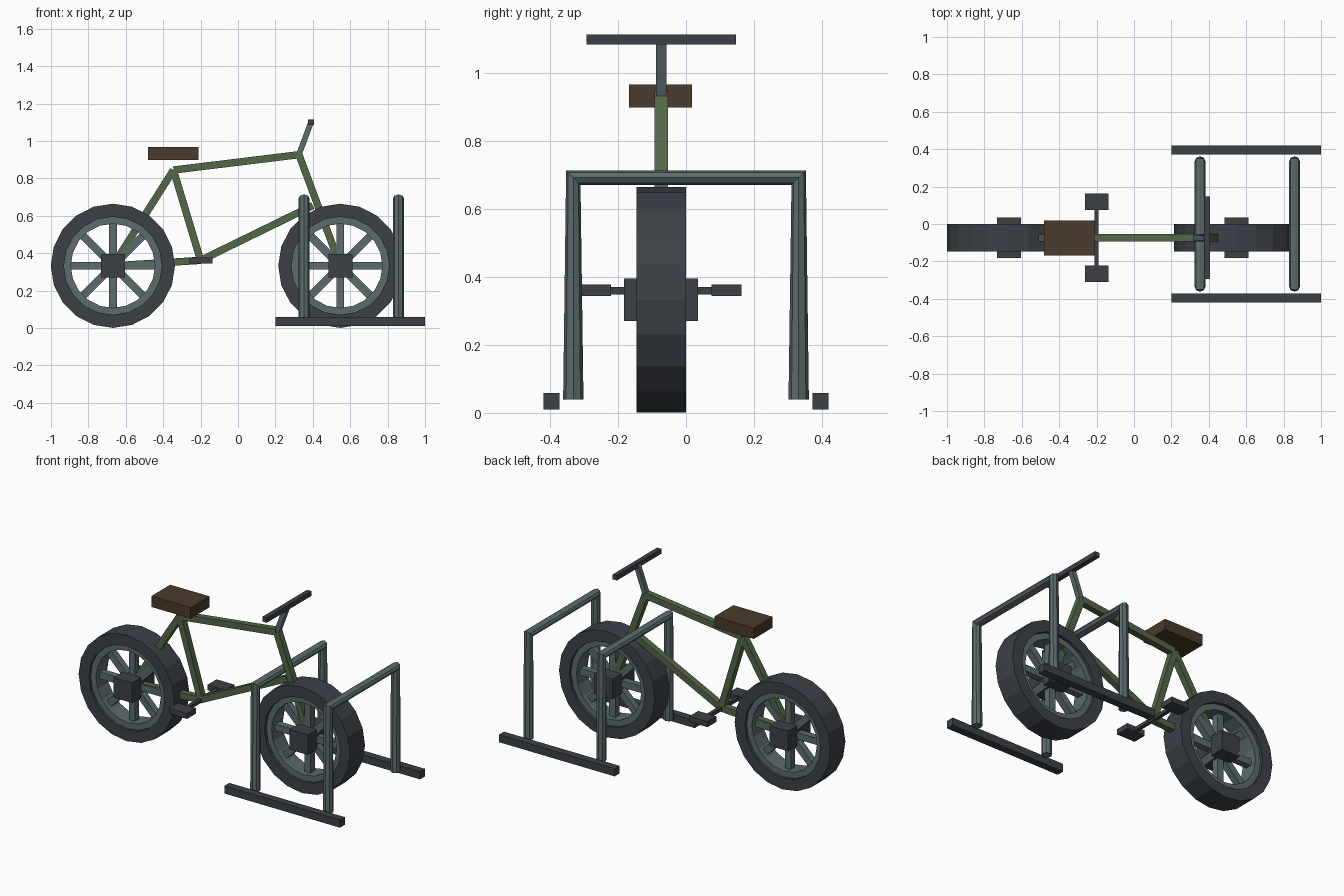
import bpy, bmesh, math
from mathutils import Vector, Matrix

if "Cube" in bpy.data.objects:
    bpy.data.objects.remove(bpy.data.objects["Cube"])

CY = -0.073  # the bicycle's centre plane


def material(name, rgb):
    m = bpy.data.materials.new(name)
    m.diffuse_color = (*rgb, 1)
    m.use_nodes = True
    m.node_tree.nodes["Principled BSDF"].inputs["Base Color"].default_value = m.diffuse_color
    return m


DARK = material("dark_rubber", (0.045, 0.052, 0.063))
STEEL = material("grey_steel", (0.108, 0.145, 0.152))
GREEN = material("frame_green", (0.088, 0.135, 0.065))
BROWN = material("seat_brown", (0.070, 0.043, 0.025))


def finish(name, bm, mat):
    bmesh.ops.recalc_face_normals(bm, faces=bm.faces)
    me = bpy.data.meshes.new(name)
    bm.to_mesh(me)
    bm.free()
    me.materials.append(mat)
    ob = bpy.data.objects.new(name, me)
    bpy.context.collection.objects.link(ob)
    return ob


def box(name, centre, size, mat):
    bm = bmesh.new()
    bmesh.ops.create_cube(bm, size=1, matrix=Matrix.Translation(centre) @ Matrix.Diagonal((*size, 1)))
    return finish(name, bm, mat)


def bar(name, a, b, w, mat):
    """Square bar between two (x, z) points in the bicycle plane."""
    a, b = Vector((a[0], CY, a[1])), Vector((b[0], CY, b[1]))
    d = b - a
    rot = Matrix.Rotation(math.atan2(d.x, d.z), 4, 'Y')
    bm = bmesh.new()
    bmesh.ops.create_cube(bm, size=1, matrix=Matrix.Translation((a + b) / 2) @ rot
                          @ Matrix.Diagonal((w, w, d.length, 1)))
    return finish(name, bm, mat)


def ring(name, cx, cz, r_out, r_in, width, mat, n=20):
    """Flat-sided ring around the y axis."""
    bm = bmesh.new()
    profile = [(r_out, -width / 2), (r_out, width / 2), (r_in, width / 2), (r_in, -width / 2)]
    loops = []
    for i in range(n):
        t = 2 * math.pi * i / n
        loops.append([bm.verts.new((cx + r * math.cos(t), CY + y, cz + r * math.sin(t))) for r, y in profile])
    for i in range(n):
        p, q = loops[i], loops[(i + 1) % n]
        for j in range(4):
            k = (j + 1) % 4
            bm.faces.new((p[j], p[k], q[k], q[j]))
    return finish(name, bm, mat)


# Wheels
REAR, FRONT = (-0.669, 0.333), (0.547, 0.333)
for label, (cx, cz) in (("rear", REAR), ("front", FRONT)):
    ring(label + "_tyre", cx, cz, 0.332, 0.262, 0.147, DARK)
    ring(label + "_rim", cx, cz, 0.266, 0.225, 0.11, STEEL)
    for i in range(4):
        t = math.pi * i / 4
        dx, dz = 0.235 * math.cos(t), 0.235 * math.sin(t)
        bar(f"{label}_spoke_{i + 1}", (cx - dx, cz - dz), (cx + dx, cz + dz), 0.042, STEEL)
    box(label + "_hub", (cx, CY, cz), (0.128, 0.218, 0.126), DARK)

# Frame
SEAT_TOP, HEAD, CRANK = (-0.345, 0.845), (0.326, 0.927), (-0.2, 0.362)
for name, a, b in (("top_tube", SEAT_TOP, HEAD), ("seat_tube", SEAT_TOP, CRANK),
                   ("seat_stay", SEAT_TOP, REAR), ("chain_stay", REAR, CRANK),
                   ("down_tube", CRANK, (0.40, 0.655)), ("fork", HEAD, FRONT)):
    bar(name, a, b, 0.039, GREEN)

# Seat, stem and handlebar
box("seat", (-0.346, -0.075, 0.933), (0.272, 0.186, 0.068), BROWN)
bar("stem", HEAD, (0.39, 1.10), 0.03, STEEL)
box("handlebar", (0.39, CY, 1.10), (0.03, 0.441, 0.03), DARK)

# Pedals
box("crank_axle", (-0.2, CY, 0.36), (0.022, 0.34, 0.022), DARK)
for side, s in (("left", 1), ("right", -1)):
    box(side + "_pedal", (-0.2, CY + s * 0.192, 0.361), (0.126, 0.088, 0.034), DARK)


def hoop(name, x, r=0.03, n=8):
    """Swept octagonal tube whose rings at the corners are not widened."""
    bm = bmesh.new()
    h = math.sqrt(0.5)
    path = [((-0.332, 0.04), (1, 0)), ((-0.332, 0.693), (h, -h)),
            ((0.332, 0.693), (-h, -h)), ((0.332, 0.04), (-1, 0))]
    rings = []
    for (y, z), (ny, nz) in path:
        ts = [2 * math.pi * i / n for i in range(n)]
        rings.append([bm.verts.new((x + r * math.sin(t), y + r * math.cos(t) * ny,
                                    z + r * math.cos(t) * nz)) for t in ts])
    for p, q in zip(rings, rings[1:]):
        for j in range(n):
            k = (j + 1) % n
            bm.faces.new((p[j], p[k], q[k], q[j]))
    bm.faces.new(rings[0])
    bm.faces.new(rings[-1])
    return finish(name, bm, STEEL)


# Parking rack
hoop("rack_hoop_inner", 0.353)
hoop("rack_hoop_outer", 0.858)
for side, s in (("left", 1), ("right", -1)):
    box(side + "_rack_foot", (0.6, s * 0.396, 0.034), (0.8, 0.048, 0.048), DARK)
